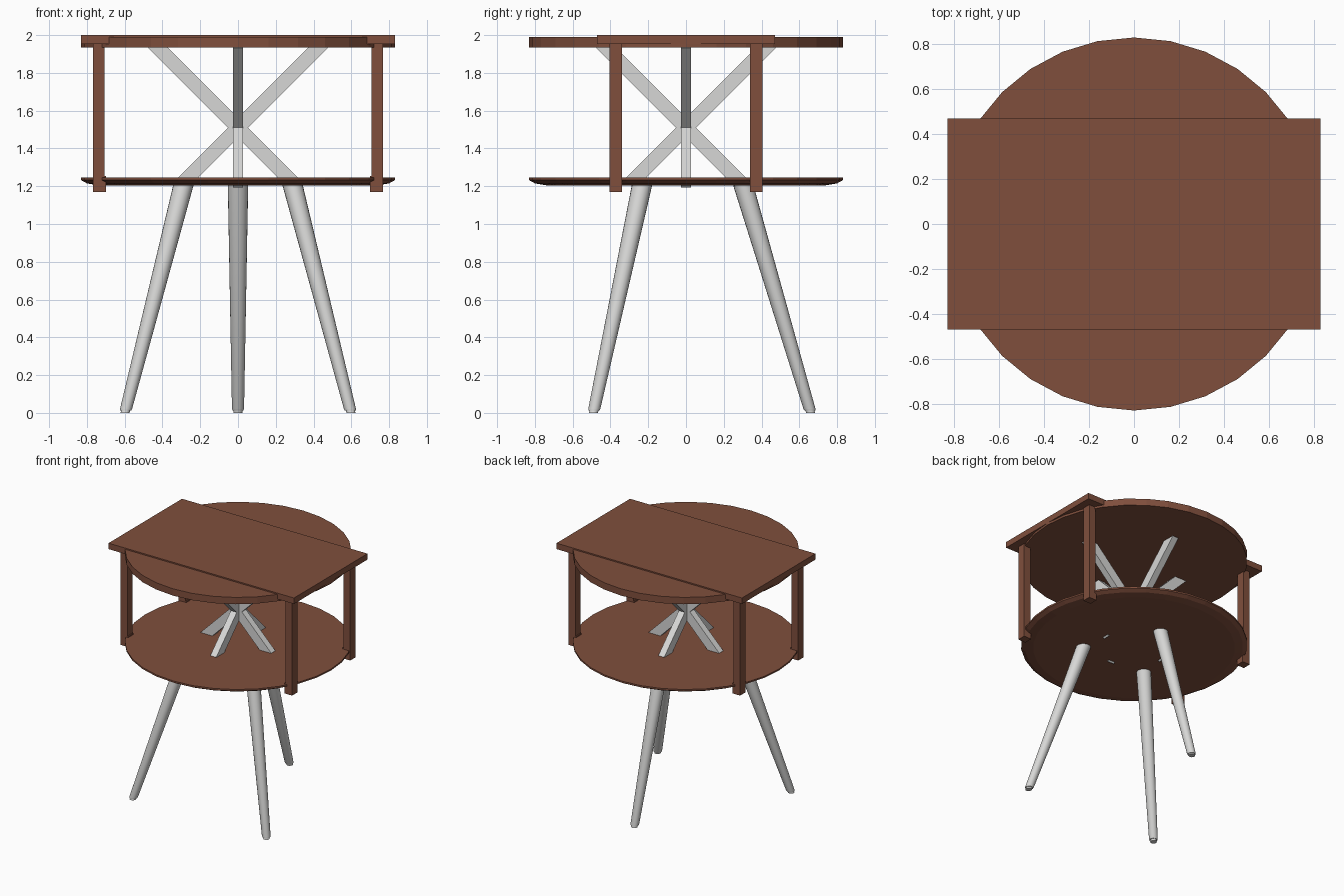
import bpy, bmesh, math
from mathutils import Vector, Matrix

if "Cube" in bpy.data.objects:
    bpy.data.objects.remove(bpy.data.objects["Cube"])


def material(name, rgb):
    m = bpy.data.materials.new(name)
    m.diffuse_color = (*rgb, 1)
    m.use_nodes = True
    m.node_tree.nodes["Principled BSDF"].inputs["Base Color"].default_value = m.diffuse_color
    return m


BROWN = material("brown wood", (0.215, 0.078, 0.046))
GREY = material("light grey", (0.68, 0.68, 0.67))


def finish(name, bm, mat, smooth=False):
    bmesh.ops.recalc_face_normals(bm, faces=bm.faces)
    me = bpy.data.meshes.new(name)
    bm.to_mesh(me)
    bm.free()
    me.materials.append(mat)
    ob = bpy.data.objects.new(name, me)
    bpy.context.collection.objects.link(ob)
    if smooth:
        bpy.ops.object.select_all(action='DESELECT')
        ob.select_set(True)
        bpy.context.view_layer.objects.active = ob
        bpy.ops.object.shade_smooth_by_angle(angle=math.radians(35))
    return ob


def box(name, lo, hi, mat):
    lo, hi = Vector(lo), Vector(hi)
    bm = bmesh.new()
    bmesh.ops.create_cube(bm, size=1, matrix=Matrix.Translation((lo + hi) / 2)
                          @ Matrix.Diagonal((*(hi - lo), 1)))
    return finish(name, bm, mat)


def loft(name, rings, sides, mat, smooth=False):
    """Stack of horizontal rings given as (x, y, z, radius), capped at both ends."""
    bm = bmesh.new()
    loops = []
    for x, y, z, r in rings:
        loops.append([bm.verts.new((x + r * math.cos(2 * math.pi * i / sides),
                                    y + r * math.sin(2 * math.pi * i / sides), z))
                      for i in range(sides)])
    for a, b in zip(loops, loops[1:]):
        for i in range(sides):
            j = (i + 1) % sides
            bm.faces.new((a[i], a[j], b[j], b[i]))
    bm.faces.new(loops[0])
    bm.faces.new(loops[-1])
    return finish(name, bm, mat, smooth)


# table top: round board with a rectangular board let into it
loft("round_top", [(0, 0, 1.935, 0.83), (0, 0, 1.99, 0.83)], 32, BROWN)
box("rectangular_top", (-0.83, -0.47, 1.952), (0.83, 0.47, 2.0), BROWN)

# lower round shelf with under-cut rim
loft("lower_shelf", [(0, 0, 1.205, 0.74), (0, 0, 1.215, 0.80),
                     (0, 0, 1.232, 0.83), (0, 0, 1.245, 0.83)], 32, BROWN)

# corner posts with slightly wider feet
for sx in (-1, 1):
    for sy in (-1, 1):
        def post(name, x0, z0, z1):
            xs, ys = sorted((sx * x0, sx * 0.768)), sorted((sy * 0.338, sy * 0.405))
            box(name, (xs[0], ys[0], z0), (xs[1], ys[1], z1), BROWN)
        post("corner_post", 0.707, 1.17, 1.96)
        post("post_foot", 0.70, 1.169, 1.255)

# crossed struts between shelf and top: one X in each vertical plane
for turn in range(4):
    a = turn * math.pi / 2
    d = Vector((math.cos(a), math.sin(a), 1)).normalized()
    lo = Vector((0, 0, 1.51)) - d * 0.41
    hi = Vector((0, 0, 1.51)) + d * 0.635
    side = Vector((-math.sin(a), math.cos(a), 0))
    rot = Matrix((side, d.cross(side), d)).transposed().to_4x4()
    bm = bmesh.new()
    bmesh.ops.create_cube(bm, size=1, matrix=Matrix.Translation((lo + hi) / 2) @ rot
                          @ Matrix.Diagonal((0.053, 0.075, (hi - lo).length, 1)))
    finish("cross_strut", bm, GREY)

# three splayed tapering legs with small foot pads
for name, top, foot in (("front_left_leg", (-0.288, -0.232), (-0.598, -0.49)),
                        ("front_right_leg", (0.288, -0.232), (0.598, -0.49)),
                        ("back_leg", (0, 0.302), (0, 0.66))):
    def at(z, r):
        t = z / 1.21
        return (foot[0] + (top[0] - foot[0]) * t, foot[1] + (top[1] - foot[1]) * t, z, r)
    loft(name, [at(0, 0.024), at(0.012, 0.024), at(0.0125, 0.029), at(0.022, 0.032),
                at(1.21, 0.054)], 20, GREY, True)
